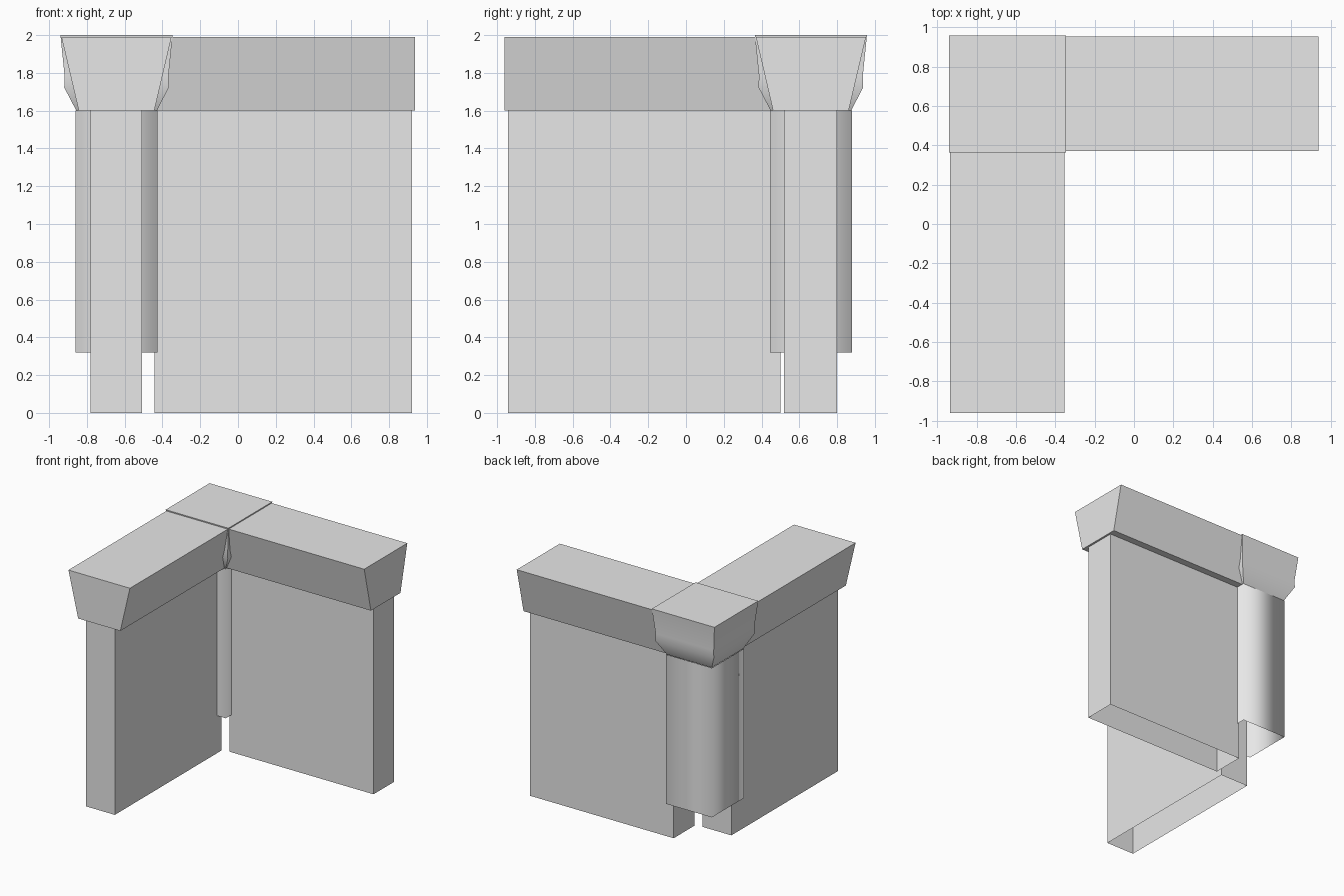
import bpy
import bmesh
import math

default = bpy.data.objects.get("Cube")
if default:
    bpy.data.objects.remove(default)

# One plain material for the whole model
grey = bpy.data.materials.new("plain_grey")
grey.use_nodes = True
GREY = (0.8, 0.8, 0.8, 1)
grey.diffuse_color = GREY
grey.node_tree.nodes["Principled BSDF"].inputs["Base Color"].default_value = GREY


def loft(name, rings, bottom=True, top=True, smooth_angle=0):
    """Skin stacked rectangles (x0, x1, y0, y1, z), listed from the bottom up."""
    bm = bmesh.new()
    loops = [[bm.verts.new(p) for p in
              ((x0, y0, z), (x1, y0, z), (x1, y1, z), (x0, y1, z))]
             for x0, x1, y0, y1, z in rings]
    for low, high in zip(loops, loops[1:]):
        for i in range(4):
            j = (i + 1) % 4
            bm.faces.new((low[i], low[j], high[j], high[i]))
    if bottom:
        bm.faces.new(loops[0][::-1])
    if top:
        bm.faces.new(loops[-1])
    for face in bm.faces:
        face.smooth = smooth_angle > 0
    mesh = bpy.data.meshes.new(name)
    bm.to_mesh(mesh)
    bm.free()
    if smooth_angle:
        mesh.set_sharp_from_angle(angle=math.radians(smooth_angle))
    mesh.materials.append(grey)
    obj = bpy.data.objects.new(name, mesh)
    bpy.context.collection.objects.link(obj)
    return obj


CX, CY = -0.643, 0.661          # centre of the corner post
BEAM_Z, TOP_Z = 1.6, 2.0


def square(half, z):
    return (CX - half, CX + half, CY - half, CY + half, z)


# Wall panels, open underneath
for name, box in (("side_wall", (-0.78, -0.508, -0.942, 0.5)),
                  ("back_wall", (-0.443, 0.92, 0.52, 0.8))):
    loft(name, [box + (0,), box + (BEAM_Z,)], bottom=False)

# Flared beams resting on the walls
loft("side_beam", [(-0.843, -0.443, -0.96, 0.47, BEAM_Z),
                   (-0.935, -0.352, -0.96, 0.47, 1.99)])
loft("back_beam", [(-0.45, 0.937, 0.461, 0.861, BEAM_Z),
                   (-0.45, 0.937, 0.37, 0.953, 1.99)])

# Softly shaded corner post, open underneath
loft("corner_post", [square(0.217, 0.32), square(0.217, BEAM_Z)],
     bottom=False, top=False, smooth_angle=120)

# Corner cap with a curved neck
loft("corner_cap", [square(0.213, BEAM_Z), square(0.277, 1.723),
                    square(0.275, 1.785), square(0.297, TOP_Z)],
     smooth_angle=40)
